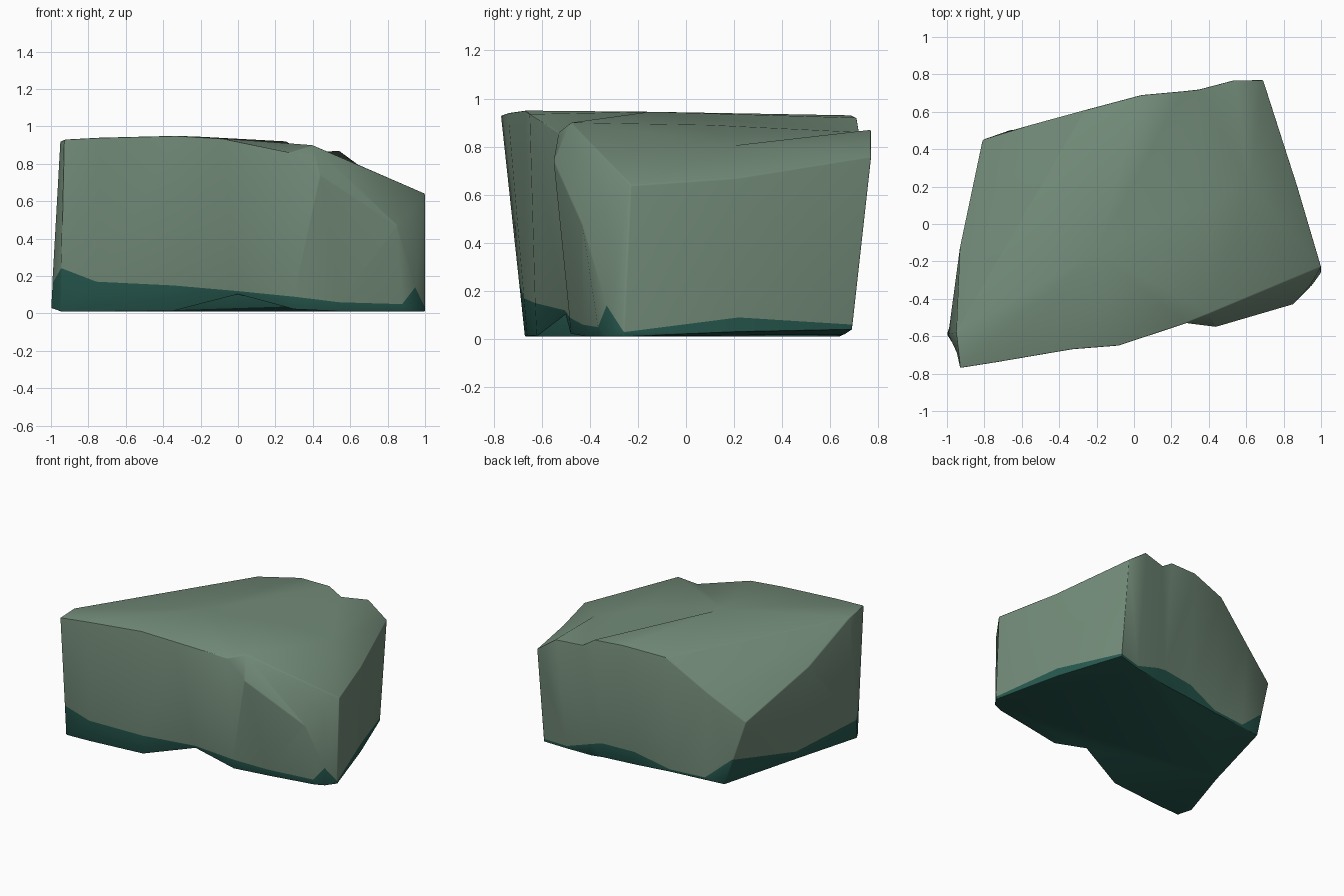
import bpy
import bmesh
import math
from mathutils import Vector

cube = bpy.data.objects.get("Cube")
if cube:
    bpy.data.objects.remove(cube, do_unlink=True)


def make_material(name, colour):
    mat = bpy.data.materials.new(name)
    mat.use_nodes = True
    mat.diffuse_color = (*colour, 1)
    mat.node_tree.nodes["Principled BSDF"].inputs["Base Color"].default_value = (*colour, 1)
    return mat


stone = make_material("grey green stone", (.17, .26, .19))
algae = make_material("dark teal algae", (.02, .1, .078))

# Corners of the rock, anticlockwise: foot point, algae height, rim point
corners = [
    ((-.95, -.67, .01), .24, (-.93, -.77, .93)),   # front left
    ((-.76, -.66, .01), .17, (-.74, -.74, .94)),
    ((-.35, -.62, .01), .15, (-.33, -.67, .95)),
    ((0, -.5, .1), .12, (-.08, -.65, .935)),       # notch under the front
    ((.3, -.48, .02), .09, (.28, -.53, .86)),
    ((.55, -.42, .01), .06, (.44, -.55, .74)),
    ((.88, -.36, .01), .05, (.85, -.43, .47)),
    ((.95, -.33, .01), .14, (.94, -.33, .56)),
    ((1, -.26, .01), .03, (1, -.23, .64)),         # right point
    ((.86, .22, .03), .09, (.87, .21, .67)),
    ((.69, .69, .04), .06, (.69, .77, .76)),       # back right
    ((.52, .66, .02), .04, (.54, .77, .87)),
    ((.33, .64, .01), .1, (.35, .72, .86)),        # valley in the rim
    ((.25, .62, .01), .12, (.26, .71, .92)),
    ((0, .59, .01), .11, (.04, .69, .93)),
    ((-.25, .55, .01), .03, (-.26, .61, .89)),
    ((-.52, .52, .01), .03, (-.55, .53, .67)),
    ((-.67, .5, .01), .2, (-.81, .45, .49)),       # back left
    ((-.83, -.1, .01), .07, (-.93, -.12, .72)),
    ((-1, -.59, .03), .16, (-.95, -.58, .92)),
]

bm = bmesh.new()
foot, line, rim = [], [], []
for base, height, top in corners:
    a, b = Vector(base), Vector(top)
    foot.append(bm.verts.new(a))
    line.append(bm.verts.new(a.lerp(b, (height - a.z) / (b.z - a.z))))
    rim.append(bm.verts.new(b))


def bridge(lower, upper, slot):
    """Join two rings with quads of one material."""
    for i in range(len(lower)):
        j = (i + 1) % len(lower)
        bm.faces.new((lower[i], lower[j], upper[j], upper[i])).material_index = slot


def fan(centre, ring, closed=True):
    """Span a ring with triangles round a centre vertex."""
    pairs = list(zip(ring, ring[1:] + ring[:1]))
    for pair in pairs if closed else pairs[:-1]:
        bm.faces.new((centre, *pair))


# Sides, algae band and underside
bridge(foot, line, 1)
bridge(line, rim, 0)
bm.faces.new(foot[::-1]).material_index = 1

# Flat top and sloping right slab, parted by a shallow step
peak = bm.verts.new((.4, -.48, .9))
step = bm.verts.new((.34, .1, .89))
crown = bm.verts.new((-.2, -.15, .945))
slab = bm.verts.new((.62, .2, .805))
fan(crown, rim[:5] + [peak, step] + rim[12:16] + [rim[19]])
fan(slab, [peak] + rim[8:13] + [step])

# Chipped front right and back left corners
fan(peak, rim[4:9], closed=False)
fan(rim[16], rim[17:] + [rim[15]], closed=False)

bmesh.ops.triangulate(bm, faces=[f for f in bm.faces if len(f.verts) == 4])
bmesh.ops.recalc_face_normals(bm, faces=bm.faces)
mesh = bpy.data.meshes.new("boulder")
bm.to_mesh(mesh)
bm.free()
mesh.materials.append(stone)
mesh.materials.append(algae)

boulder = bpy.data.objects.new("boulder", mesh)
bpy.context.collection.objects.link(boulder)
bpy.ops.object.select_all(action="DESELECT")
boulder.select_set(True)
bpy.context.view_layer.objects.active = boulder

# Slightly worn edges
bevel = boulder.modifiers.new("worn edges", "BEVEL")
bevel.width = .006
bevel.segments = 2
bevel.limit_method = "ANGLE"
bevel.angle_limit = math.radians(40)
bpy.ops.object.modifier_apply(modifier=bevel.name)
bpy.ops.object.shade_smooth_by_angle(angle=math.radians(40))
